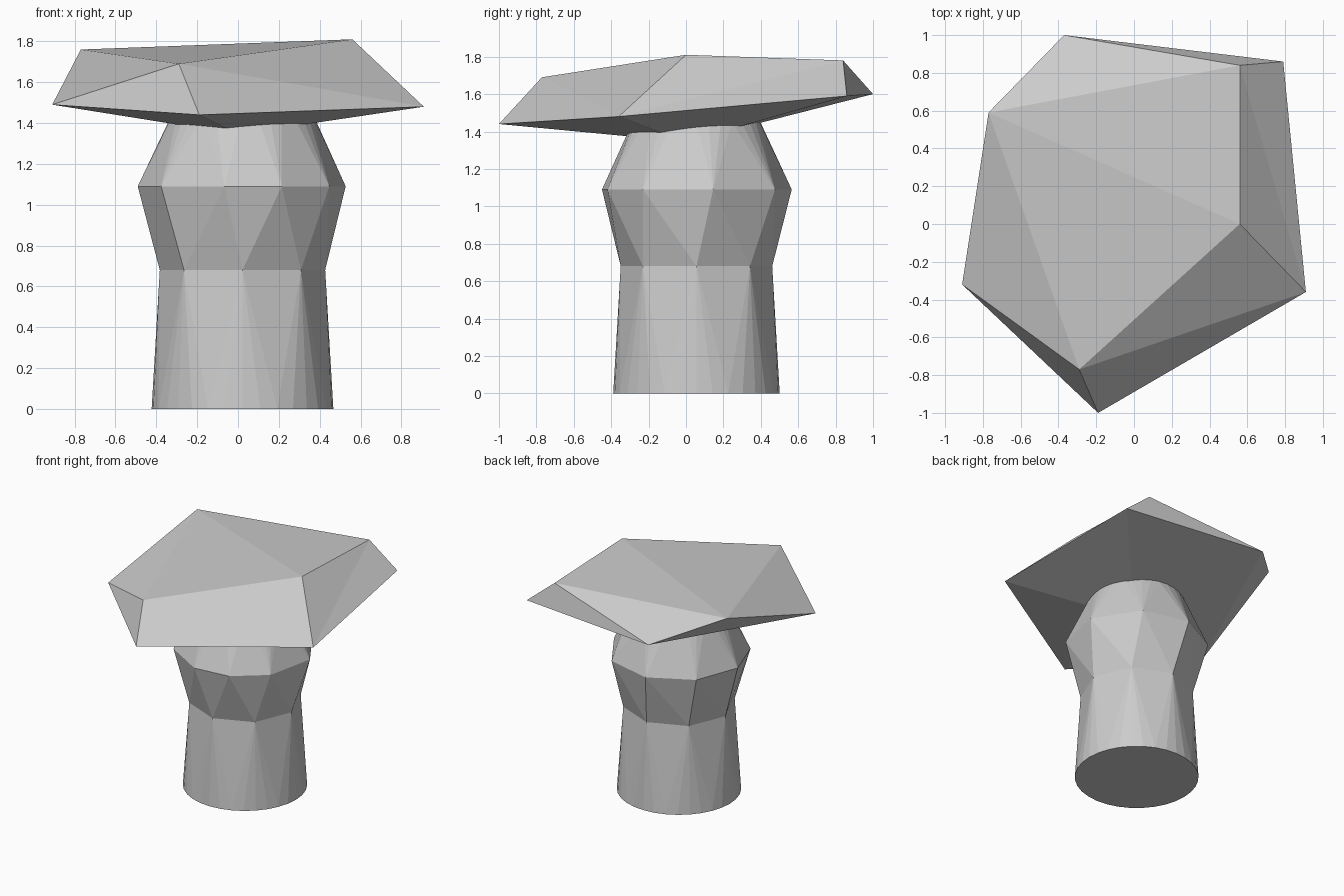
import bpy
from math import cos, sin, radians

if "Cube" in bpy.data.objects:
    bpy.data.objects.remove(bpy.data.objects["Cube"])


def make_object(name, verts, faces):
    mesh = bpy.data.meshes.new(name)
    mesh.from_pydata(verts, [], faces)
    mesh.update()
    obj = bpy.data.objects.new(name, mesh)
    bpy.context.collection.objects.link(obj)
    return obj


def stitch(a, b, start_a, start_b):
    """Triangles joining two rings with different side counts (sorted angles a below b)."""
    tris, i, j = [], 0, 0
    na, nb = len(a), len(b)
    while i < na or j < nb:
        next_a = a[i + 1] if i + 1 < na else a[(i + 1) % na] + 360
        next_b = b[j + 1] if j + 1 < nb else b[(j + 1) % nb] + 360
        ia, jb = start_a + i % na, start_b + j % nb
        if j >= nb or (i < na and next_a + a[i % na] <= next_b + b[j % nb]):
            tris.append((ia, start_a + (i + 1) % na, jb))
            i += 1
        else:
            tris.append((ia, start_b + (j + 1) % nb, jb))
            j += 1
    return tris


# Stem: round foot, eight-sided waist, faceted bulge, round neck running into the cap
round_ring = [k * 360 / 32 for k in range(32)]
waist_ring = [k * 45 for k in range(8)]
bulge_ring = [10, 55, 97, 139, 180, 219, 260, 292, 326]
rings = [(0.0, 0.445, round_ring), (0.68, 0.405, waist_ring),
         (1.09, 0.513, bulge_ring), (1.45, 0.342, round_ring)]
verts, faces, starts = [], [], []
for z, r, angles in rings:
    starts.append(len(verts))
    verts += [(0.022 + r * cos(radians(t)), 0.056 + r * sin(radians(t)), z) for t in angles]
for k in range(len(rings) - 1):
    faces += stitch(rings[k][2], rings[k + 1][2], starts[k], starts[k + 1])
faces.append(tuple(reversed(range(32))))
faces.append(tuple(range(starts[-1], starts[-1] + 32)))
make_object("stem", verts, faces)

# Cap: four crown points, five rim points and a shallow point underneath
crown = [(-0.77, 0.59, 1.76), (0.56, 0.84, 1.78), (0.56, 0.0, 1.81), (-0.29, -0.77, 1.69)]
rim = [(-0.37, 1.0, 1.60), (0.79, 0.86, 1.59), (0.91, -0.36, 1.48),
       (-0.19, -1.0, 1.44), (-0.91, -0.32, 1.49)]
under = [(0.0, 0.0, 1.345)]
cap_faces = [(0, 2, 1), (0, 3, 2), (0, 1, 4), (1, 5, 4), (1, 2, 6), (1, 6, 5),
             (2, 3, 6), (3, 7, 6), (3, 8, 7), (0, 8, 3), (0, 4, 8)]
cap_faces += [(4 + k, 4 + (k + 1) % 5, 9) for k in range(5)]
make_object("cap", crown + rim + under, cap_faces)
